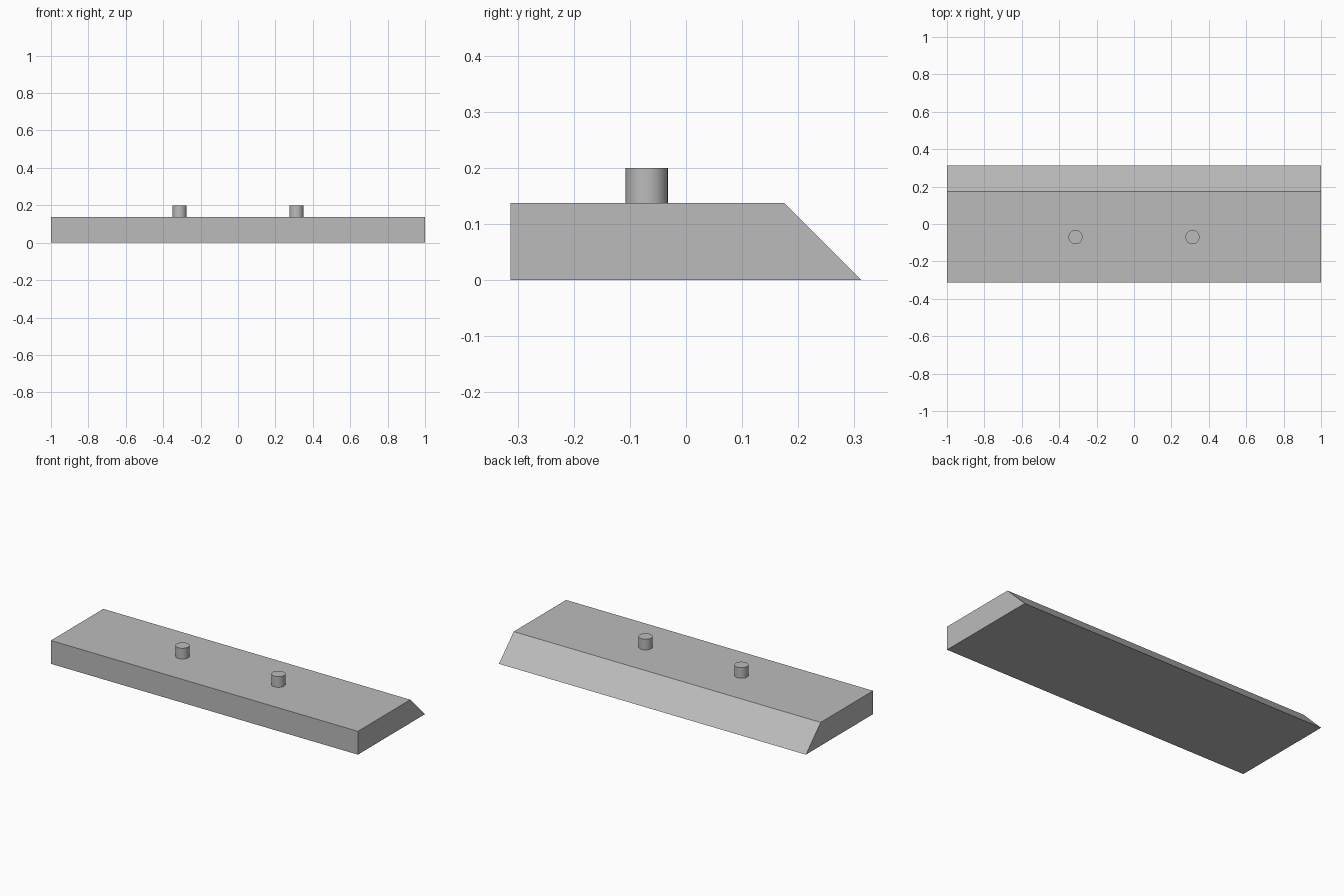
import bpy
import bmesh
from math import radians

cube = bpy.data.objects.get("Cube")
if cube:
    bpy.data.objects.remove(cube, do_unlink=True)

# Single grey material
grey = bpy.data.materials.new("plain_grey")
grey.use_nodes = True
colour = (0.5, 0.5, 0.5, 1)
grey.diffuse_color = colour
grey.node_tree.nodes["Principled BSDF"].inputs["Base Color"].default_value = colour

LENGTH, DEPTH, HEIGHT, TOP = 2.0, 0.625, 0.1375, 0.2
PEG_X, PEG_Y, PEG_R = 0.3125, -0.07, 0.0375


def add_object(name, bm):
    bmesh.ops.recalc_face_normals(bm, faces=bm.faces)
    mesh = bpy.data.meshes.new(name)
    bm.to_mesh(mesh)
    bm.free()
    mesh.materials.append(grey)
    obj = bpy.data.objects.new(name, mesh)
    bpy.context.collection.objects.link(obj)
    return obj


# Slab: side profile with a 45 degree back slope, extruded along x
profile = [(-DEPTH / 2, 0), (DEPTH / 2, 0),
           (DEPTH / 2 - HEIGHT, HEIGHT), (-DEPTH / 2, HEIGHT)]
bm = bmesh.new()
end = bm.faces.new([bm.verts.new((-LENGTH / 2, y, z)) for y, z in profile])
extruded = bmesh.ops.extrude_face_region(bm, geom=[end], use_keep_orig=True)
bmesh.ops.translate(bm, vec=(LENGTH, 0, 0), verts=[
    v for v in extruded["geom"] if isinstance(v, bmesh.types.BMVert)])
add_object("bevelled_slab", bm)

# Two round pegs standing on the slab
for side, x in (("right", -PEG_X), ("left", PEG_X)):
    bm = bmesh.new()
    bmesh.ops.create_cone(bm, cap_ends=True, segments=48,
                          radius1=PEG_R, radius2=PEG_R, depth=TOP - HEIGHT)
    peg = add_object(side + "_peg", bm)
    peg.location = (x, PEG_Y, (TOP + HEIGHT) / 2)
    bpy.ops.object.select_all(action="DESELECT")
    peg.select_set(True)
    bpy.context.view_layer.objects.active = peg
    bpy.ops.object.shade_smooth_by_angle(angle=radians(30))
